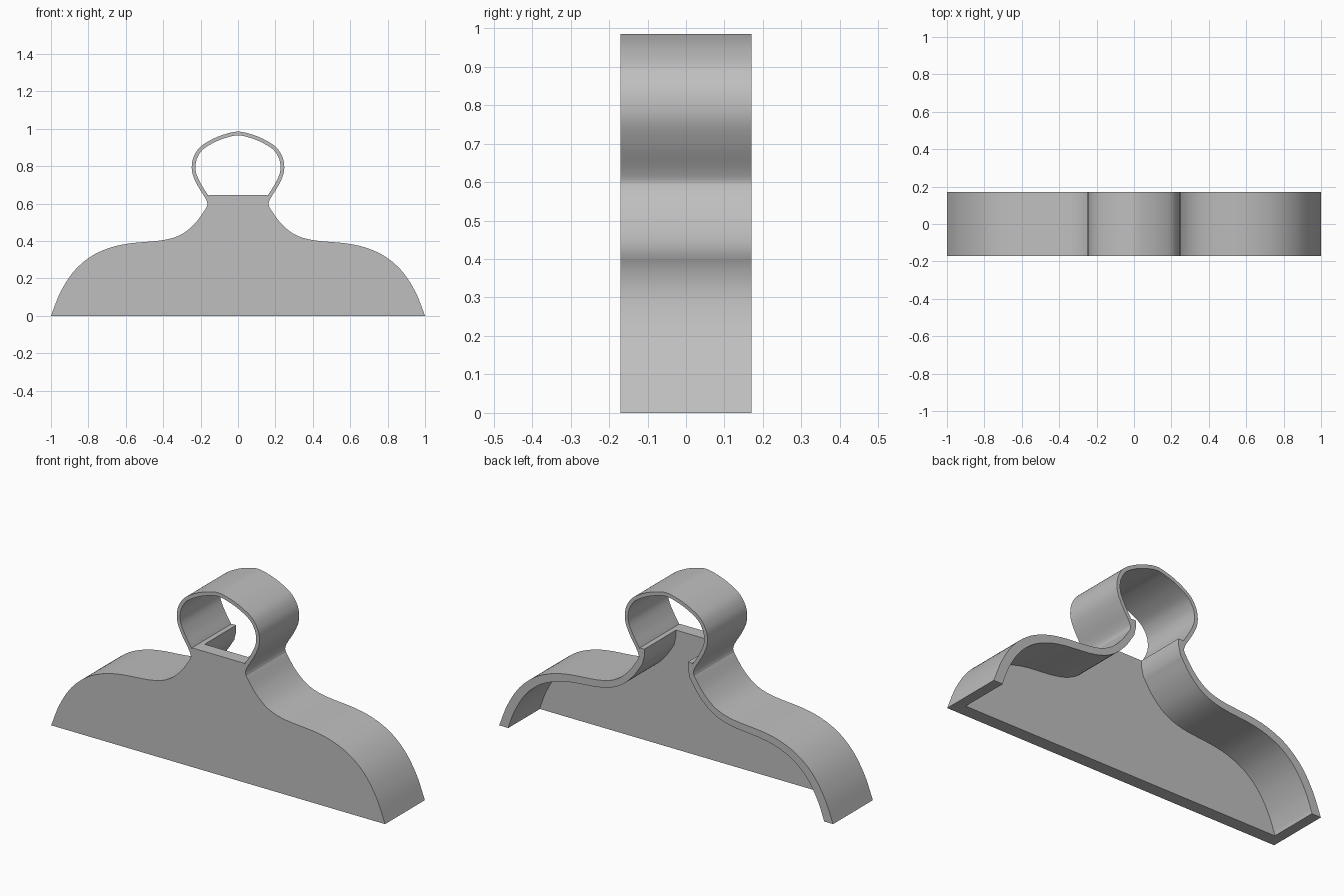
import bpy, bmesh
from math import radians
from mathutils import Vector

if "Cube" in bpy.data.objects:
    bpy.data.objects.remove(bpy.data.objects["Cube"], do_unlink=True)

HALF_DEPTH = 0.17
PLATE = 0.07

grey = bpy.data.materials.new("plain grey")
grey.use_nodes = True
COLOUR = (0.52, 0.52, 0.52, 1)
grey.diffuse_color = COLOUR
grey.node_tree.nodes["Principled BSDF"].inputs["Base Color"].default_value = COLOUR


def smooth(points, steps=6):
    """Catmull-Rom curve through the points."""
    p = [Vector(q) for q in points]
    p = [2 * p[0] - p[1]] + p + [2 * p[-1] - p[-2]]
    out = []
    for a, b, c, d in zip(p, p[1:], p[2:], p[3:]):
        for i in range(steps):
            t = i / steps
            out.append(0.5 * (2 * b + (c - a) * t + (2 * a - 5 * b + 4 * c - d) * t * t
                              + (3 * b - a - 3 * c + d) * t ** 3))
    return out + [p[-2]]


def offset(path, start, end):
    """Shift a path to its left by a thickness that blends from start to end."""
    out = []
    last = len(path) - 1
    for i, p in enumerate(path):
        d = (path[min(i + 1, last)] - path[max(i - 1, 0)]).normalized()
        out.append(p + Vector((-d.y, d.x)) * (start + (end - start) * i / last))
    return out


def mirrored(half):
    """Close a right-hand half profile with its mirror image."""
    return half + [Vector((-p.x, p.y)) for p in reversed(half)]


def extrude(name, outline, y0, y1):
    bm = bmesh.new()
    face = bm.faces.new([bm.verts.new((p.x, y0, p.y)) for p in outline])
    grown = bmesh.ops.extrude_face_region(bm, geom=[face])["geom"]
    verts = [g for g in grown if isinstance(g, bmesh.types.BMVert)]
    bmesh.ops.translate(bm, verts=verts, vec=(0, y1 - y0, 0))
    bmesh.ops.recalc_face_normals(bm, faces=bm.faces)
    mesh = bpy.data.meshes.new(name)
    bm.to_mesh(mesh)
    bm.free()
    mesh.materials.append(grey)
    obj = bpy.data.objects.new(name, mesh)
    bpy.context.collection.objects.link(obj)
    return obj


def select(obj):
    bpy.ops.object.select_all(action='DESELECT')
    obj.select_set(True)
    bpy.context.view_layer.objects.active = obj


# Shoulder curve from the foot to the neck
shoulder = smooth([(1, 0), (0.95, 0.125), (0.88, 0.235), (0.79, 0.315), (0.69, 0.362),
                   (0.58, 0.387), (0.4, 0.405), (0.3, 0.437), (0.225, 0.5), (0.168, 0.58)])

# Body with notched neck, hollowed from the back to leave plate and rim
neck = [Vector(q) for q in ((0.148, 0.605), (0.157, 0.62), (0.157, 0.645))]
body = extrude("body", mirrored(shoulder + neck), -HALF_DEPTH, HALF_DEPTH)

inner = offset(shoulder, 0.05, 0.032)
inner[0] = Vector((0.945, 0))
hollow = [Vector((0.945, -0.1))] + inner + [Vector((0.13, 0.61)), Vector((0.13, 0.75))]
cutter = extrude("hollow_cutter", mirrored(hollow), PLATE - HALF_DEPTH, 0.4)
cutter.hide_render = True
cut = body.modifiers.new("hollow", 'BOOLEAN')
cut.operation = 'DIFFERENCE'
cut.solver = 'EXACT'
cut.object = cutter
select(body)
bpy.ops.object.modifier_apply(modifier=cut.name)
bpy.data.objects.remove(cutter, do_unlink=True)

# Thin loop rising from the neck
right = [(0.168, 0.58), (0.164, 0.602), (0.178, 0.635), (0.215, 0.695), (0.242, 0.755),
         (0.247, 0.805), (0.235, 0.855), (0.2, 0.905), (0.13, 0.948), (0.06, 0.974)]
arc = smooth(right + [(0, 0.985)] + [(-x, z) for x, z in reversed(right)])
loop = extrude("loop", arc + offset(arc, 0.02, 0.02)[::-1], -HALF_DEPTH, HALF_DEPTH)

for part in (body, loop):
    select(part)
    bpy.ops.object.shade_smooth_by_angle(angle=radians(30))
